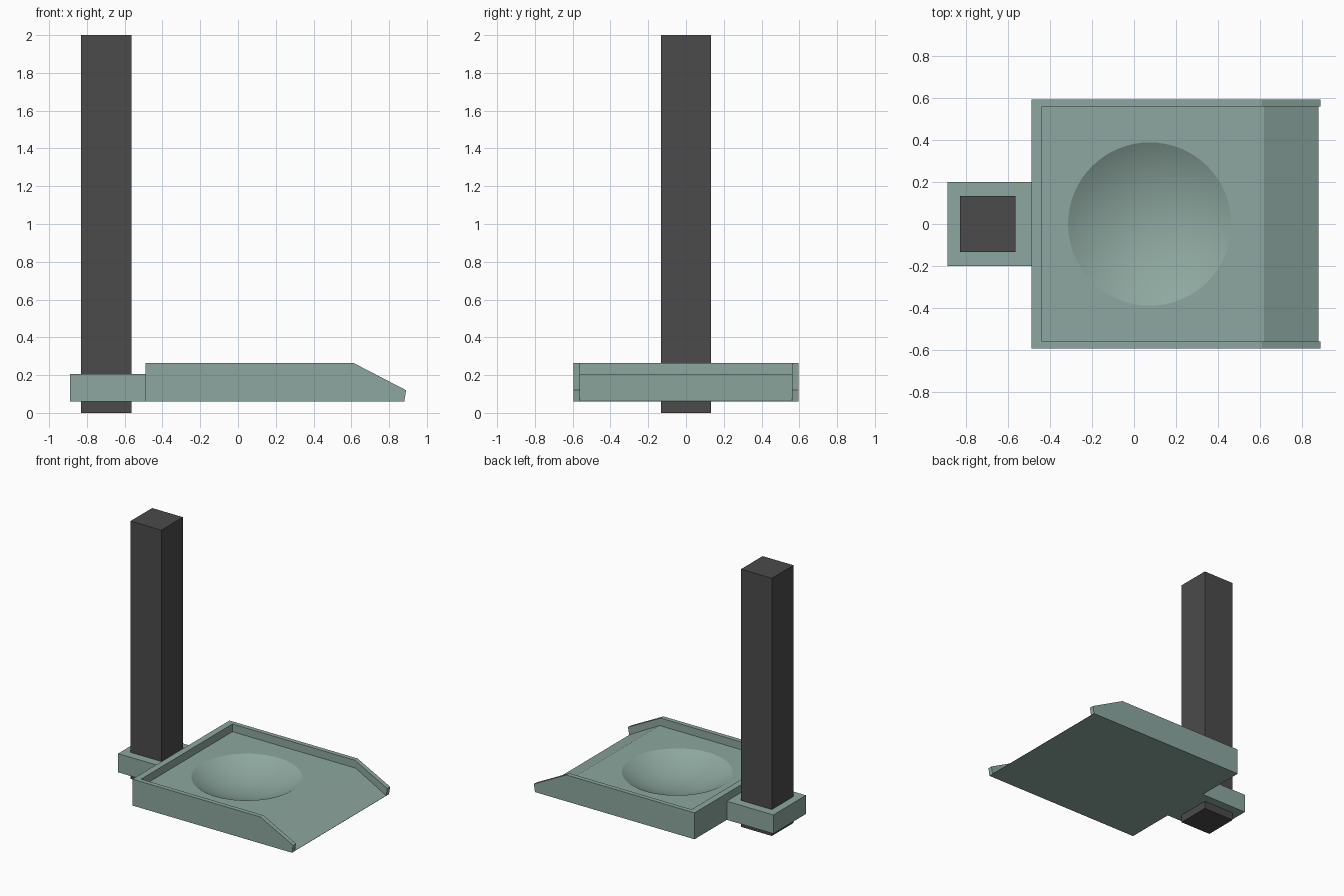
import bpy
import bmesh
import math

if "Cube" in bpy.data.objects:
    bpy.data.objects.remove(bpy.data.objects["Cube"])


def material(name, rgb):
    mat = bpy.data.materials.new(name)
    mat.diffuse_color = (*rgb, 1)
    mat.use_nodes = True
    mat.node_tree.nodes["Principled BSDF"].inputs["Base Color"].default_value = mat.diffuse_color
    return mat


def extrude_profile(name, points, half_width):
    """Extrude an x-z profile symmetrically along y."""
    bm = bmesh.new()
    near = bm.faces.new([bm.verts.new((x, -half_width, z)) for x, z in points])
    geom = bmesh.ops.extrude_face_region(bm, geom=[near])["geom"]
    moved = [v for v in geom if isinstance(v, bmesh.types.BMVert)]
    bmesh.ops.translate(bm, verts=moved, vec=(0, 2 * half_width, 0))
    bmesh.ops.recalc_face_normals(bm, faces=bm.faces)
    mesh = bpy.data.meshes.new(name)
    bm.to_mesh(mesh)
    bm.free()
    ob = bpy.data.objects.new(name, mesh)
    bpy.context.collection.objects.link(ob)
    return ob


def block(name, x0, x1, half_width, z0, z1):
    return extrude_profile(name, [(x0, z0), (x1, z0), (x1, z1), (x0, z1)], half_width)


def combine(target, tool, operation):
    """Apply a boolean and discard the tool object."""
    tool.hide_render = True
    mod = target.modifiers.new(operation, 'BOOLEAN')
    mod.object = tool
    mod.operation = operation
    mod.solver = 'EXACT'
    bpy.context.view_layer.objects.active = target
    bpy.ops.object.modifier_apply(modifier=mod.name)
    bpy.data.objects.remove(tool)


green = material("sage_green", (0.27, 0.39, 0.35))
dark = material("dark_grey", (0.07, 0.07, 0.07))

# Tray body with sloping front corners
tray = extrude_profile("tray", [(-0.49, 0.06), (0.88, 0.06), (0.89, 0.12),
                                (0.61, 0.265), (-0.49, 0.265)], 0.595)

# Bracket that clasps the post
combine(tray, block("bracket", -0.89, -0.47, 0.2, 0.06, 0.205), 'UNION')

# Recessed floor, ramping down to an open front edge
slope = 0.14 / 0.255
combine(tray, extrude_profile("recess", [(-0.44, 0.205), (0.62, 0.205),
        (1.0, 0.205 - 0.38 * slope), (1.0, 0.5), (-0.44, 0.5)], 0.56), 'DIFFERENCE')

# Shallow round bowl in the floor
rim, depth = 0.39, 0.105
radius = (rim ** 2 + depth ** 2) / (2 * depth)
bpy.ops.mesh.primitive_uv_sphere_add(segments=64, ring_count=64, radius=radius,
                                     location=(0.075, 0, 0.205 + radius - depth))
combine(tray, bpy.context.object, 'DIFFERENCE')

tray.data.materials.clear()
tray.data.materials.append(green)
bpy.ops.object.select_all(action='DESELECT')
tray.select_set(True)
bpy.context.view_layer.objects.active = tray
bpy.ops.object.shade_smooth_by_angle(angle=math.radians(20))

# Square upright post
post = block("post", -0.83, -0.565, 0.1325, 0, 2)
post.data.materials.append(dark)
